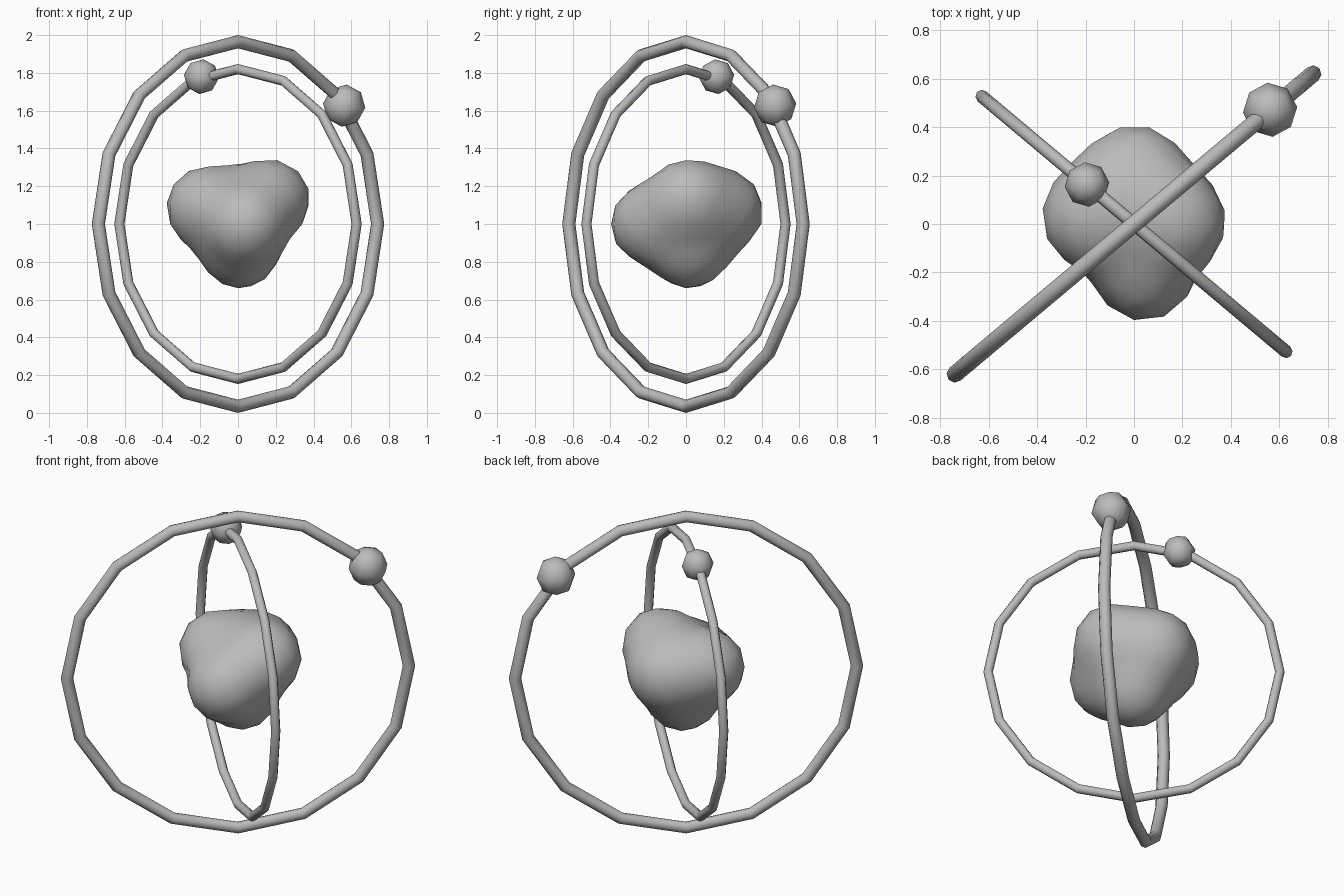
import bpy
import bmesh
from math import cos, sin, radians, exp
from mathutils import Matrix, Vector

cube = bpy.data.objects.get("Cube")
if cube:
    bpy.data.objects.remove(cube, do_unlink=True)

CENTRE = Vector((0, 0, 1))

grey = bpy.data.materials.new("grey")
grey.use_nodes = True
grey.diffuse_color = (0.5, 0.5, 0.5, 1)
grey.node_tree.nodes["Principled BSDF"].inputs["Base Color"].default_value = (0.5, 0.5, 0.5, 1)


def finish(obj, name):
    obj.name = name
    obj.data.name = name
    obj.data.materials.append(grey)
    for poly in obj.data.polygons:
        poly.use_smooth = True


def orbit(name, heading, radius, tube, ball_angle, ball_radius):
    """Upright ring turned about z, with a ball riding on it."""
    bpy.ops.mesh.primitive_torus_add(
        major_segments=16, minor_segments=8, major_radius=radius, minor_radius=tube,
        location=CENTRE, rotation=(radians(90), 0, radians(heading)))
    finish(bpy.context.object, name + "_ring")
    a, h = radians(ball_angle), radians(heading)
    spot = CENTRE + radius * Vector((cos(a) * cos(h), cos(a) * sin(h), sin(a)))
    bpy.ops.mesh.primitive_uv_sphere_add(
        segments=8, ring_count=4, radius=ball_radius, location=spot,
        rotation=(radians(6), radians(6), radians(6)))
    finish(bpy.context.object, name + "_ball")


orbit("outer", 40, 0.965, 0.035, 40.5, 0.113)
orbit("inner", -40, 0.82, 0.027, 108, 0.093)

# Nucleus: five blended lobes (offset from the centre, radius)
LOBES = [
    (Vector((-0.17, 0.03, 0.09)), 0.21),
    (Vector((0.17, 0.01, 0.13)), 0.21),
    (Vector((0.01, 0.02, -0.14)), 0.20),
    (Vector((0.04, -0.20, 0.00)), 0.20),
    (Vector((0.00, 0.20, 0.07)), 0.21),
]


def field(p):
    return sum(exp(1.6 * (1 - (p - c).length_squared / (r * r))) for c, r in LOBES)


def reach(direction):
    """Distance from the centre to the blended surface."""
    low, high = 0.0, 0.7
    for _ in range(24):
        mid = (low + high) / 2
        if field(direction * mid) > 1:
            low = mid
        else:
            high = mid
    return low


bm = bmesh.new()
bmesh.ops.create_icosphere(bm, subdivisions=3, radius=1)
for v in bm.verts:
    d = v.co.normalized()
    v.co = d * reach(d)
mesh = bpy.data.meshes.new("nucleus")
bm.to_mesh(mesh)
bm.free()
nucleus = bpy.data.objects.new("nucleus", mesh)
nucleus.location = CENTRE
bpy.context.collection.objects.link(nucleus)
finish(nucleus, "nucleus")
